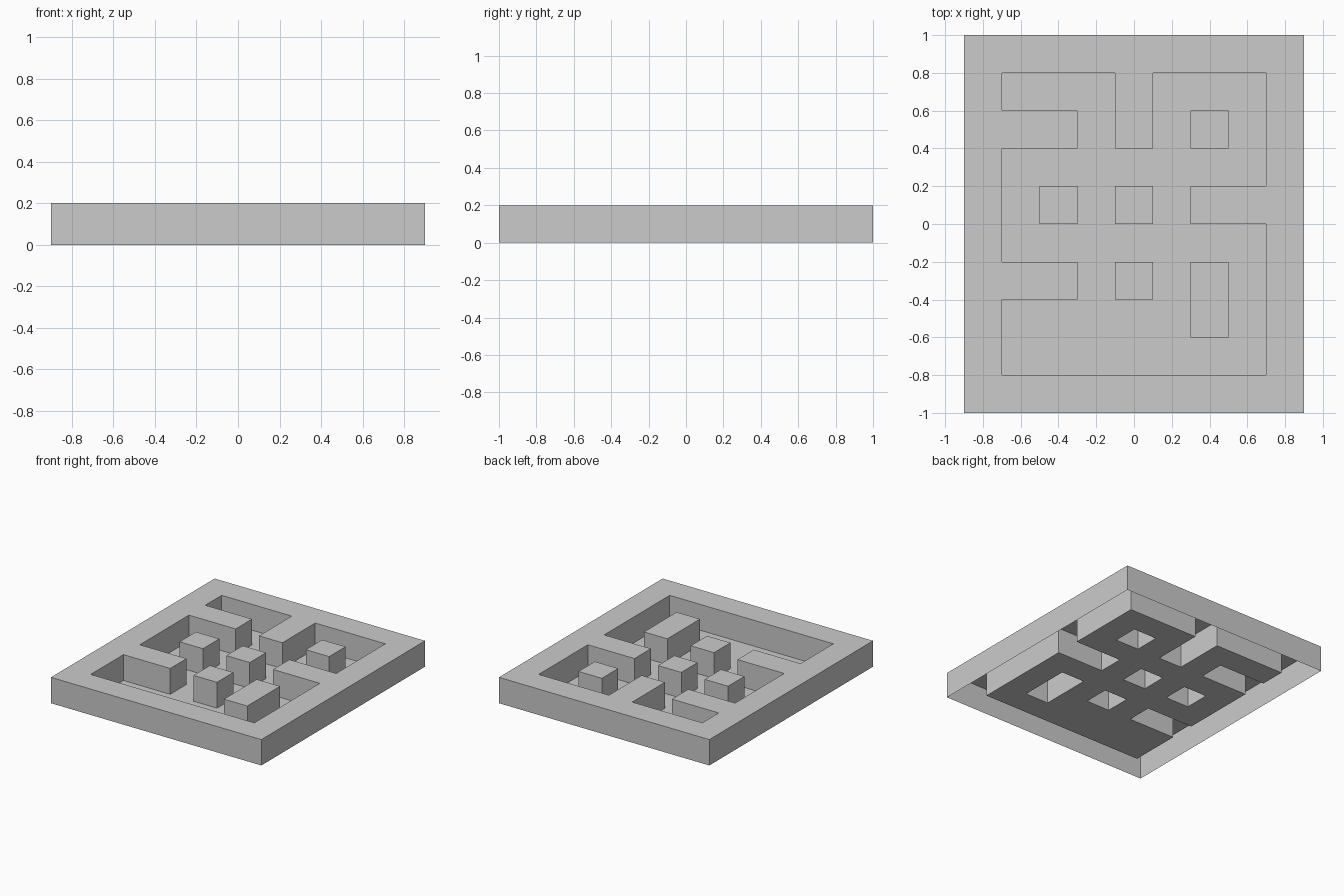
import bpy, bmesh

if "Cube" in bpy.data.objects:
    bpy.data.objects.remove(bpy.data.objects["Cube"])

# Maze plan: '#' raised wall, '.' sunken corridor; first row is the back (+y)
PLAN = ["#########",
        "#...#...#",
        "###.#.#.#",
        "#.......#",
        "#.#.#.###",
        "#.......#",
        "###.#.#.#",
        "#.....#.#",
        "#.......#",
        "#########"]
CELL, HEIGHT = 0.2, 0.2
ROWS, COLS = len(PLAN), len(PLAN[0])
bm = bmesh.new()


def is_wall(r, c):
    return 0 <= r < ROWS and 0 <= c < COLS and PLAN[r][c] == "#"


def quad(*points):
    bm.faces.new([bm.verts.new(p) for p in points])


def side(a, b):
    # vertical face below the top edge a -> b
    quad((*a, 0), (*b, 0), (*b, HEIGHT), (*a, HEIGHT))


for r in range(ROWS):
    for c in range(COLS):
        x0, y1 = (c - COLS / 2) * CELL, (ROWS / 2 - r) * CELL
        x1, y0 = x0 + CELL, y1 - CELL
        corners = [(x0, y0), (x1, y0), (x1, y1), (x0, y1)]
        # wall tops and corridor floors (the shell is open underneath)
        z = HEIGHT if is_wall(r, c) else 0
        quad(*[(x, y, z) for x, y in corners])
        # wall sides wherever the neighbour is lower: front, right, back, left
        if is_wall(r, c):
            for i, (dr, dc) in enumerate([(1, 0), (0, 1), (-1, 0), (0, -1)]):
                if not is_wall(r + dr, c + dc):
                    side(corners[i], corners[(i + 1) % 4])

bmesh.ops.remove_doubles(bm, verts=bm.verts, dist=0.001)
mesh = bpy.data.meshes.new("maze_tray")
bm.to_mesh(mesh)
bm.free()
bpy.context.collection.objects.link(bpy.data.objects.new("maze_tray", mesh))
